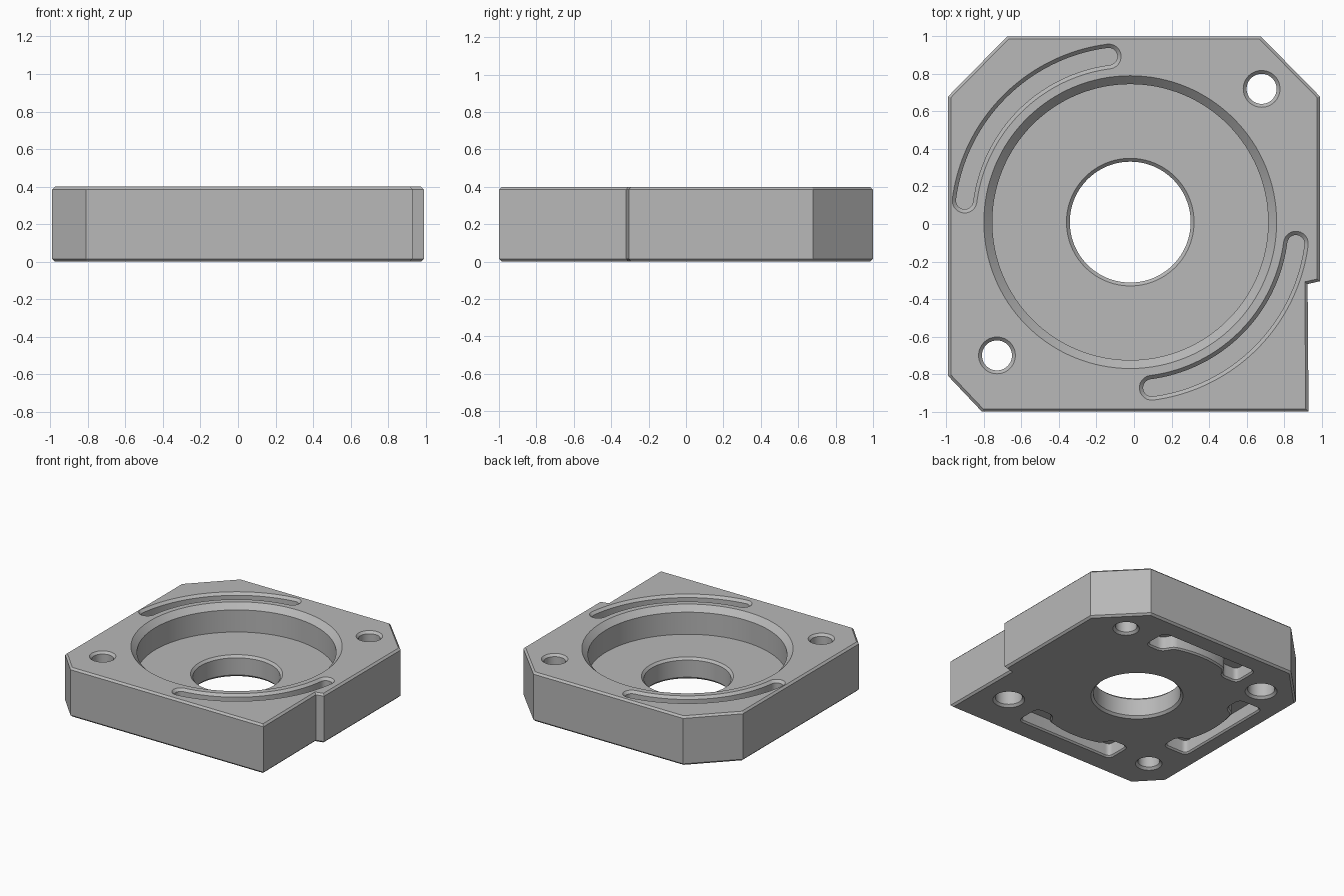
import bpy, bmesh, math
from mathutils import Vector, Matrix

cube = bpy.data.objects.get("Cube")
if cube:
    bpy.data.objects.remove(cube, do_unlink=True)

HEIGHT, FLOOR = 0.4, 0.175
CENTRE = Vector((-0.02, 0.01))
bm = bmesh.new()


def arc(centre, radius, start, end, steps):
    """Points along an arc, angles in degrees."""
    angles = [math.radians(start + (end - start) * i / steps) for i in range(steps + 1)]
    return [centre + radius * Vector((math.cos(a), math.sin(a))) for a in angles]


def circle(centre, radius, steps):
    return arc(centre, radius, 0, 360, steps)[:-1]


def rounded(corners, radius, steps=5):
    """Replace every corner of a polygon with a small curve."""
    out = []
    for i, c in enumerate(corners):
        before, after = corners[i - 1] - c, corners[(i + 1) % len(corners)] - c
        a = c + before.normalized() * min(radius, before.length * 0.45)
        b = c + after.normalized() * min(radius, after.length * 0.45)
        for k in range(steps + 1):
            t = k / steps
            out.append(a * (1 - t) ** 2 + c * 2 * t * (1 - t) + b * t * t)
    return out


def grow(points, amount):
    """Offset a counter-clockwise outline outwards."""
    out = []
    for i, p in enumerate(points):
        d1 = (p - points[i - 1]).normalized()
        d2 = (points[(i + 1) % len(points)] - p).normalized()
        n1, n2 = Vector((d1.y, -d1.x)), Vector((d2.y, -d2.x))
        out.append(p + (n1 + n2) * amount / (1 + n1.dot(n2)))
    return out


def walls(points, layers):
    """Join offset copies of an outline; layers are (z, offset)."""
    rings = [[bm.verts.new((p.x, p.y, z)) for p in grow(points, g)] for z, g in layers]
    for low, high in zip(rings, rings[1:]):
        for i in range(len(low)):
            j = (i + 1) % len(low)
            bm.faces.new((low[i], low[j], high[j], high[i]))
    return rings[0], rings[-1]


def through(points, top, c):
    """Hole open at both ends, with chamfered rims."""
    return walls(points, [(0, c), (c, 0), (top - c, 0), (top, c)])


def blind(points, floor, rim, c):
    """Closed recess from the rim height to the floor; returns its rim."""
    inward = c if floor > rim else -c
    end, mouth = walls(points, [(floor, 0), (rim + inward, 0), (rim, c)])
    bm.faces.new(end)
    return mouth


def fill(loops):
    """Flat face between an outer loop and the loops inside it."""
    edges = [bm.edges.get((r[i - 1], r[i])) for r in loops for i in range(len(r))]
    bmesh.ops.triangle_fill(bm, use_beauty=True, edges=edges, normal=(0, 0, 1))


# Block with clipped corners and a stepped side
outline = [Vector(p) for p in ((-0.81, -1), (0.93, -1), (0.925, -0.32), (0.99, -0.305),
                               (0.99, 0.68), (0.675, 1), (-0.675, 1), (-0.99, 0.68), (-0.99, -0.81))]
EDGE = 0.015
base, face = walls(outline, [(0, -EDGE), (EDGE, 0), (HEIGHT - EDGE, 0), (HEIGHT, -EDGE)])
bottom_loops, top_loops = [base], [face]

# Round pocket with a central bore through its floor
pocket_floor, pocket_rim = walls(circle(CENTRE, 0.735, 128),
                                 [(FLOOR, 0), (HEIGHT - 0.045, 0), (HEIGHT, 0.045)])
bore_low, bore_high = through(circle(CENTRE, 0.322, 96), FLOOR, 0.018)
top_loops.append(pocket_rim)
bottom_loops.append(bore_low)
fill([pocket_floor, bore_high])

# Through holes
for x, y in ((0.68, 0.72), (-0.73, -0.70)):
    low, high = through(circle(Vector((x, y)), 0.08, 48), HEIGHT, 0.018)
    bottom_loops.append(low)
    top_loops.append(high)

# Blind holes underneath
for x, y in ((0.67, -0.64), (-0.68, 0.65)):
    bottom_loops.append(blind(circle(Vector((x, y)), 0.1, 48), 0.13, 0, 0.018))

# Curved slots on the top
MID, HALF = 0.89, 0.046
for start in (97.4, 277.4):
    end = start + 75.2
    first, last = arc(CENTRE, MID, start, end, 1)
    slot = (arc(CENTRE, MID + HALF, start, end, 40)
            + arc(last, HALF, end, end + 180, 12)[1:-1]
            + arc(CENTRE, MID - HALF, end, start, 40)
            + arc(first, HALF, start + 180, start + 360, 12)[1:-1])
    top_loops.append(blind(slot, 0.25, HEIGHT, 0.02))

# Footed slots underneath, straight outside and arched inside
right = [Vector(p) for p in ((0.29, 0.63), (0.43, 0.63), (0.43, 0.83))]
left = [Vector((-p.x, p.y)) for p in reversed(right)]
footed = rounded(left + arc(Vector((0, 0)), 0.755, 109, 71, 8) + right, 0.04)
for turn in (0, 90, 180):
    spin = Matrix.Rotation(math.radians(turn), 2)
    bottom_loops.append(blind([CENTRE + spin @ p for p in footed], 0.11, 0, 0.012))

# Flat top and underside around all the openings
fill(top_loops)
fill(bottom_loops)
bmesh.ops.recalc_face_normals(bm, faces=bm.faces[:])

# Finished plate
grey = bpy.data.materials.new("machined_grey")
grey.use_nodes = True
grey.diffuse_color = (0.48, 0.48, 0.48, 1)
grey.node_tree.nodes["Principled BSDF"].inputs["Base Color"].default_value = (0.48, 0.48, 0.48, 1)
mesh = bpy.data.meshes.new("mounting_plate")
bm.to_mesh(mesh)
bm.free()
mesh.materials.append(grey)
plate = bpy.data.objects.new("mounting_plate", mesh)
bpy.context.collection.objects.link(plate)

bpy.ops.object.select_all(action="DESELECT")
bpy.context.view_layer.objects.active = plate
plate.select_set(True)
bpy.ops.object.shade_smooth_by_angle(angle=math.radians(25))
